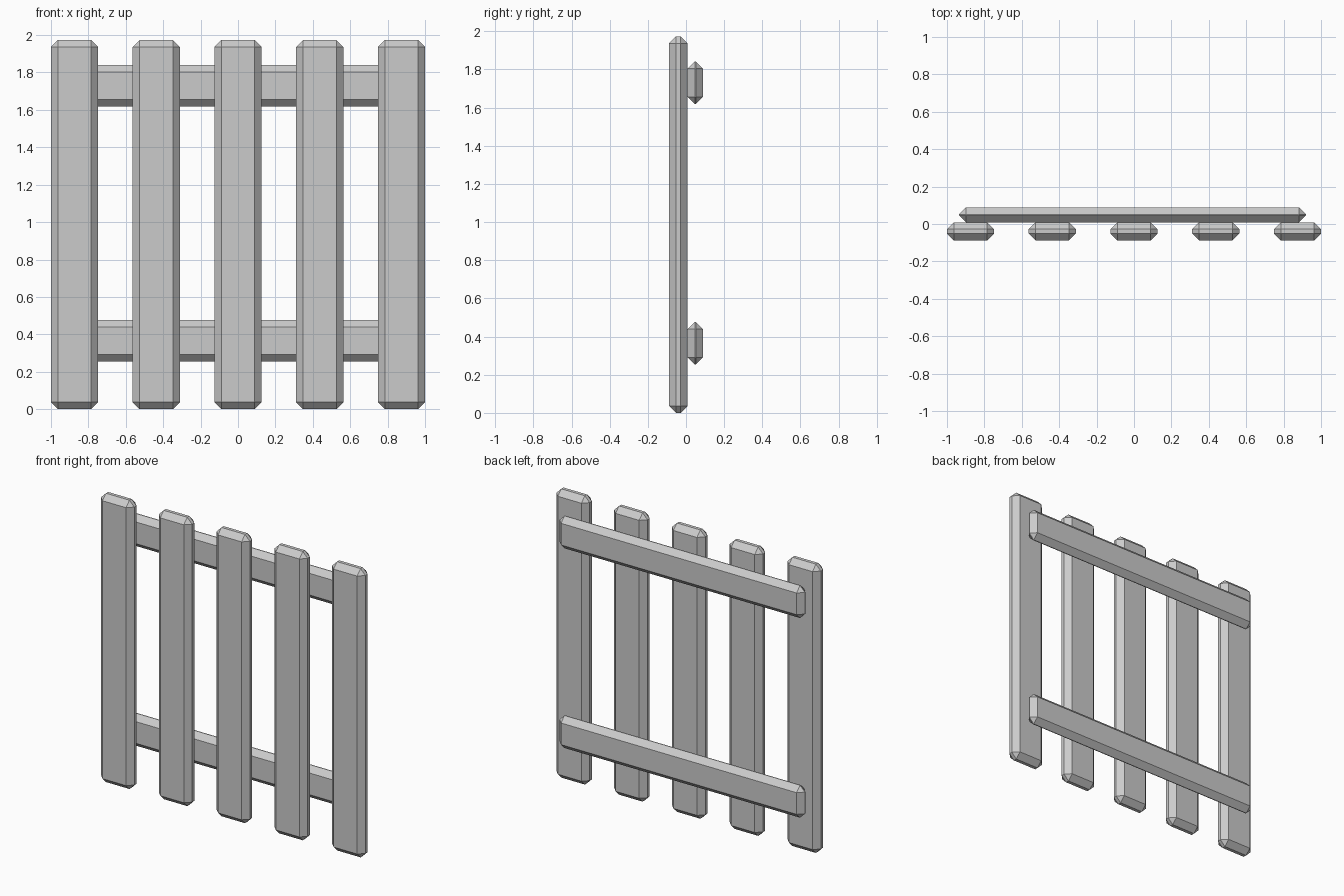
import bpy

if "Cube" in bpy.data.objects:
    bpy.data.objects.remove(bpy.data.objects["Cube"])


def board(name, lo, hi, chamfer=0.037):
    """Box spanning lo..hi with every edge chamfered."""
    size = [b - a for a, b in zip(lo, hi)]
    centre = [(a + b) / 2 for a, b in zip(lo, hi)]
    bpy.ops.mesh.primitive_cube_add(size=1, location=centre)
    obj = bpy.context.object
    obj.name = name
    obj.scale = size
    bpy.ops.object.transform_apply(location=False, rotation=False, scale=True)
    bevel = obj.modifiers.new("chamfer", 'BEVEL')
    bevel.width = chamfer
    bevel.segments = 1
    bevel.limit_method = 'NONE'
    return obj


HEIGHT = 1.974
SLAT_W = 0.252
FRONT, JOINT, BACK = -0.0885, 0.009, 0.0885

# Five evenly spaced upright slats
pitch = (2 - SLAT_W) / 4
for i in range(5):
    x = (i - 2) * pitch
    board(f"slat_{i + 1}", (x - SLAT_W / 2, FRONT, 0), (x + SLAT_W / 2, JOINT, HEIGHT))

# Two horizontal rails on the back
for name, z in (("lower_rail", 0.365), ("upper_rail", 1.73)):
    board(name, (-0.935, JOINT, z - 0.111), (0.92, BACK, z + 0.111))
